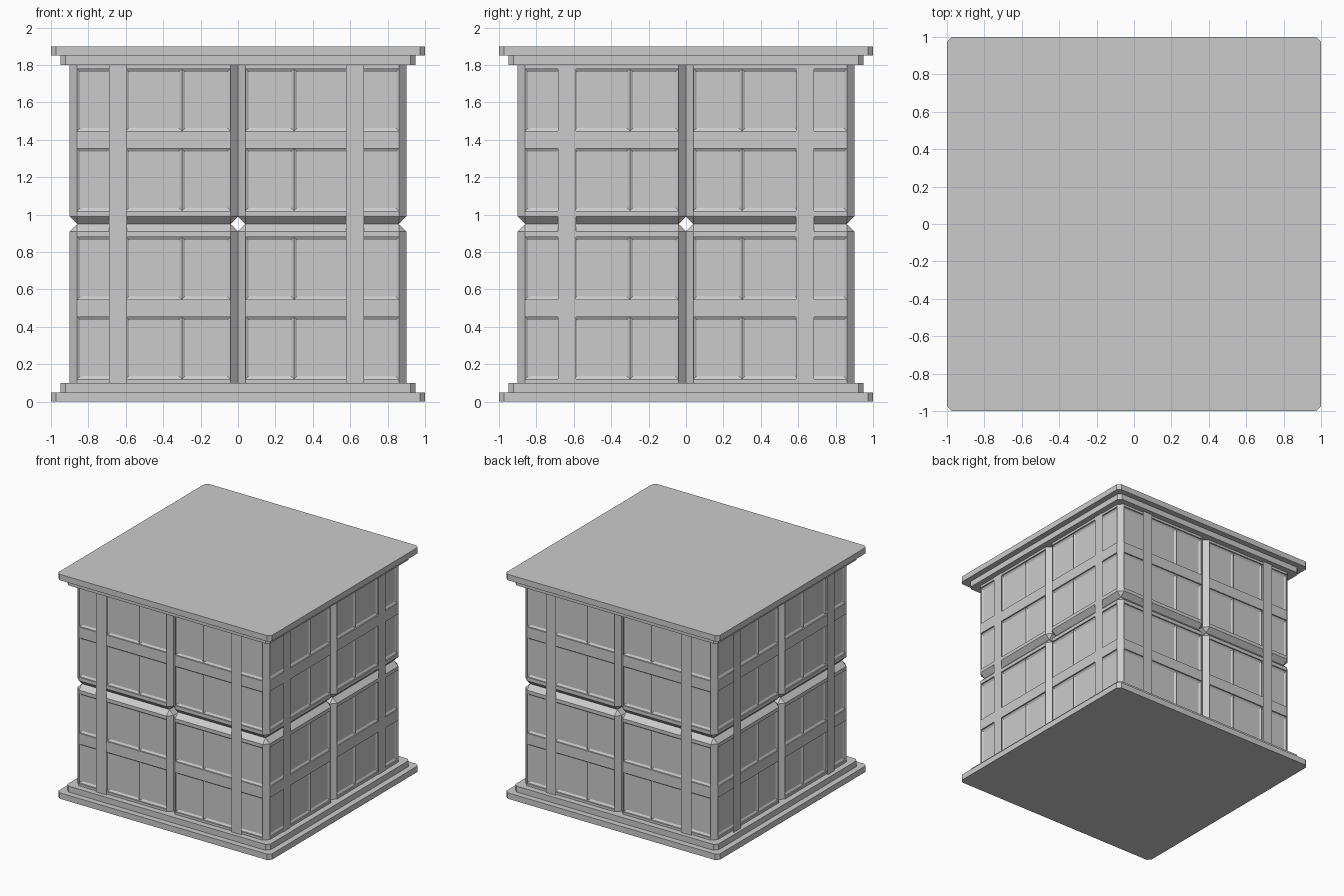
import bpy, bmesh
from mathutils import Vector

if "Cube" in bpy.data.objects:
    bpy.data.objects.remove(bpy.data.objects["Cube"])


def new_object(name, mesh, loc=(0, 0, 0)):
    ob = bpy.data.objects.new(name, mesh)
    ob.location = loc
    bpy.context.collection.objects.link(ob)
    return ob


def to_mesh(bm, name):
    me = bpy.data.meshes.new(name)
    bm.normal_update()
    bm.to_mesh(me)
    bm.free()
    return me


def block_mesh():
    # chamfered cube with two rows of three sunken panels on every side
    bm = bmesh.new()
    bmesh.ops.create_cube(bm, size=0.9)
    bmesh.ops.bevel(bm, geom=bm.edges[:], offset=0.04, offset_type='OFFSET',
                    segments=1, profile=0.5, affect='EDGES')
    cuts = [((0, 0, 1), z) for z in (-0.38, -0.046, 0.046, 0.38)]
    cuts += [(axis, c) for axis in ((1, 0, 0), (0, 1, 0)) for c in (-0.15, 0.15)]
    for axis, c in cuts:
        n = Vector(axis)
        bmesh.ops.bisect_plane(bm, geom=bm.verts[:] + bm.edges[:] + bm.faces[:],
                               plane_co=n * c, plane_no=n)
    bm.normal_update()

    def is_panel(f):
        m = max(abs(f.normal.x), abs(f.normal.y))
        return m > 0.99 and 0.05 < abs(f.calc_center_median().z) < 0.375

    panels = [f for f in bm.faces if is_panel(f)]
    bmesh.ops.inset_region(bm, faces=panels, thickness=0.0005, depth=-0.01,
                           use_even_offset=True, use_boundary=True)
    bmesh.ops.inset_individual(bm, faces=panels, thickness=0.016, depth=-0.01,
                               use_even_offset=True)
    return to_mesh(bm, "block")


def plate(name, half, z0, z1):
    # square slab with clipped vertical corners
    bm = bmesh.new()
    bmesh.ops.create_cube(bm, size=1)
    bmesh.ops.scale(bm, vec=(2 * half, 2 * half, z1 - z0), verts=bm.verts)
    upright = [e for e in bm.edges
               if abs(e.verts[0].co.z - e.verts[1].co.z) > 0.01]
    bmesh.ops.bevel(bm, geom=upright, offset=0.027, offset_type='OFFSET',
                    segments=1, profile=0.5, affect='EDGES')
    new_object(name, to_mesh(bm, name), (0, 0, (z0 + z1) / 2))


def strap(name, axis, depth, centre, width=0.096):
    # thin flat band hanging just off the block faces
    pts = []
    for s, z in ((-1, 0.1), (1, 0.1), (1, 1.8), (-1, 1.8)):
        u = centre + s * width / 2
        pts.append((depth, u, z) if axis == 'x' else (u, depth, z))
    if (axis == 'x') != (depth > 0):
        pts.reverse()
    if axis == 'y':
        pts = pts[:]
    me = bpy.data.meshes.new(name)
    me.from_pydata(pts, [], [(0, 1, 2, 3)])
    new_object(name, me)


# eight stacked blocks
mesh = block_mesh()
for z in (0.5, 1.4):
    for x in (-0.45, 0.45):
        for y in (-0.45, 0.45):
            new_object("block", mesh, (x, y, z))

# stepped base and lid
plate("base_outer", 1.0, 0.0, 0.05)
plate("base_inner", 0.95, 0.05, 0.1)
plate("lid_inner", 0.95, 1.8, 1.85)
plate("lid_outer", 1.0, 1.85, 1.9)

# two vertical straps on each side
for c in (-0.642, 0.625):
    strap("front_strap", 'y', -0.914, c)
    strap("back_strap", 'y', 0.914, c)
for c in (-0.636, 0.636):
    strap("right_strap", 'x', 0.905, c)
    strap("left_strap", 'x', -0.914 if c < 0 else -0.925, c)
